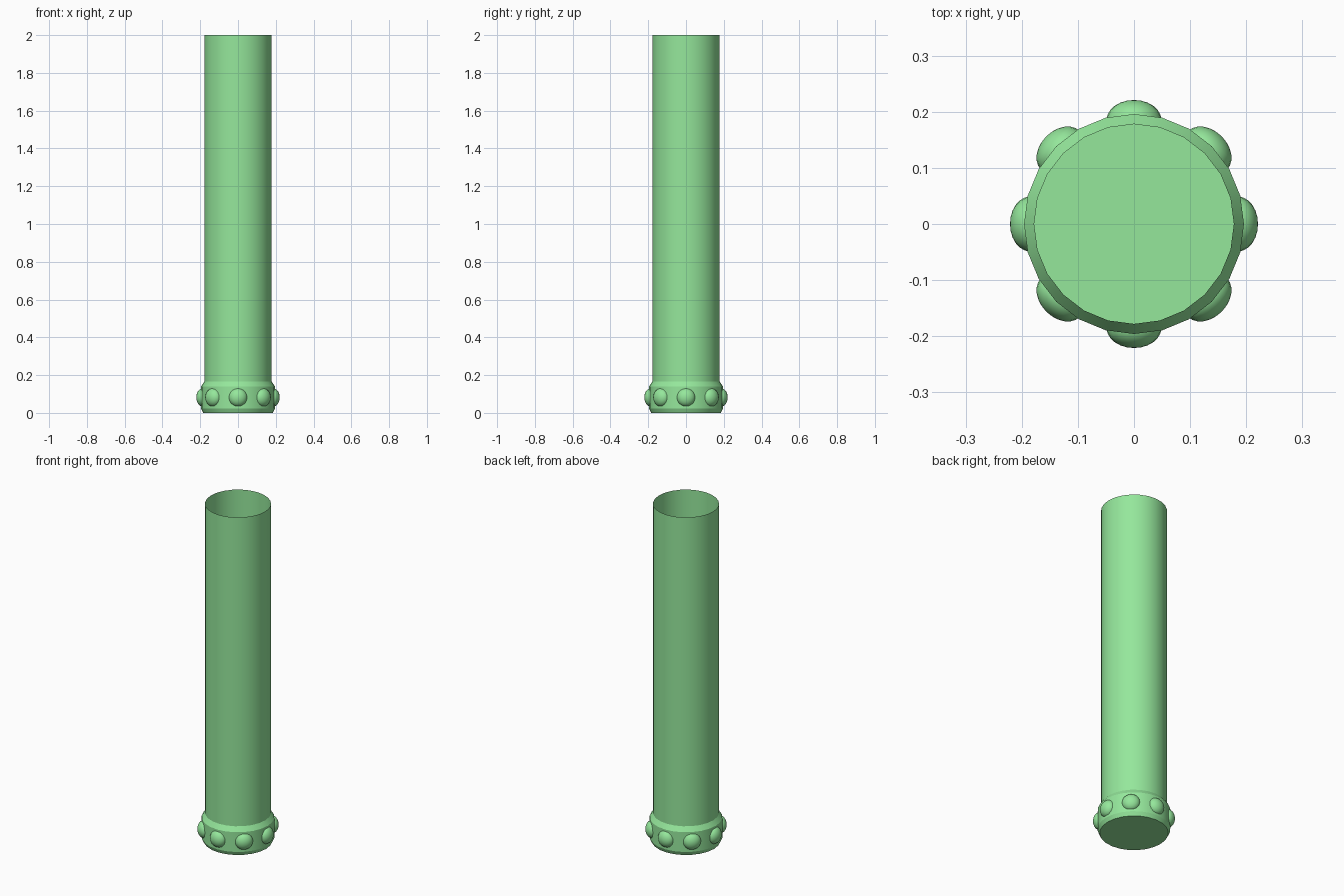
import bpy, bmesh, math
from mathutils import Matrix, Vector

if "Cube" in bpy.data.objects:
    bpy.data.objects.remove(bpy.data.objects["Cube"])

SIDES = 24
green = bpy.data.materials.new("green")
green.diffuse_color = (0.30, 0.80, 0.33, 1)
green.use_nodes = True
green.node_tree.nodes["Principled BSDF"].inputs["Base Color"].default_value = green.diffuse_color


def finish(name, bm, angle):
    mesh = bpy.data.meshes.new(name)
    bm.to_mesh(mesh)
    bm.free()
    mesh.materials.append(green)
    obj = bpy.data.objects.new(name, mesh)
    bpy.context.collection.objects.link(obj)
    bpy.ops.object.select_all(action='DESELECT')
    obj.select_set(True)
    bpy.context.view_layer.objects.active = obj
    bpy.ops.object.shade_smooth_by_angle(angle=math.radians(angle))
    return obj


# Open-topped pipe with a flared, chamfered collar and closed bottom
profile = [(0.185, 0.0), (0.196, 0.023), (0.196, 0.14), (0.178, 0.167), (0.178, 2.0)]
bm = bmesh.new()
rings = []
for r, z in profile:
    rings.append([bm.verts.new((r * math.cos(i * math.tau / SIDES),
                                r * math.sin(i * math.tau / SIDES), z))
                  for i in range(SIDES)])
for low, high in zip(rings, rings[1:]):
    for i in range(SIDES):
        j = (i + 1) % SIDES
        bm.faces.new((low[i], low[j], high[j], high[i]))
bm.faces.new(rings[0][::-1])
finish("pipe_with_collar", bm, 25)

# Eight domed rivets around the collar
for k in range(8):
    bm = bmesh.new()
    bmesh.ops.create_uvsphere(bm, u_segments=20, v_segments=12, radius=1)
    inner = [v for v in bm.verts if v.co.z < -0.01]
    bmesh.ops.delete(bm, geom=inner, context='VERTS')
    place = (Matrix.Rotation(k * math.tau / 8, 4, 'Z')
             @ Matrix.Translation(Vector((0.185, 0, 0.082)))
             @ Matrix.Rotation(math.pi / 2, 4, 'Y')
             @ Matrix.Diagonal((0.049, 0.049, 0.036, 1)))
    bm.transform(place)
    finish(f"rivet_{k + 1}", bm, 40)
